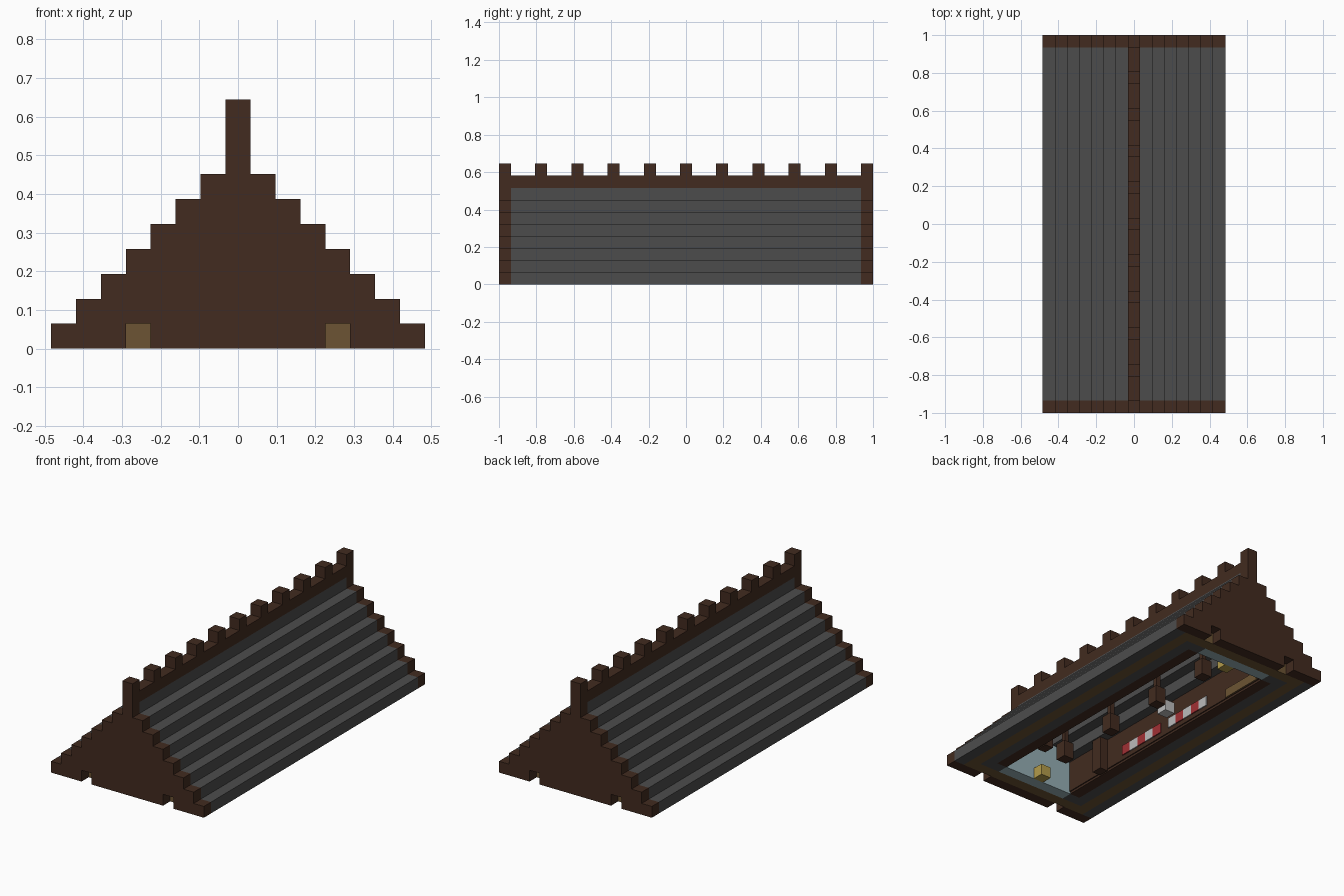
import bpy, bmesh

cube = bpy.data.objects.get("Cube")
if cube:
    bpy.data.objects.remove(cube, do_unlink=True)

U = 2 / 31  # edge of one block


def material(name, rgb):
    m = bpy.data.materials.new(name)
    m.use_nodes = True
    m.diffuse_color = (*rgb, 1)
    bsdf = next(n for n in m.node_tree.nodes if n.type == 'BSDF_PRINCIPLED')
    bsdf.inputs["Base Color"].default_value = (*rgb, 1)
    bsdf.inputs["Roughness"].default_value = 0.9
    return m


BROWN = material("dark wood", (0.054, 0.024, 0.014))
SLATE = material("slate grey", (0.073, 0.073, 0.073))
TAN = material("tan wood", (0.15, 0.088, 0.033))
GLASS = material("pale glass", (0.30, 0.42, 0.45))
YELLOW = material("lamp yellow", (0.45, 0.33, 0.07))
RED = material("red cloth", (0.36, 0.03, 0.035))
WHITE = material("off white", (0.5, 0.5, 0.5))


def finish(name, bm, mat):
    bmesh.ops.recalc_face_normals(bm, faces=bm.faces)
    me = bpy.data.meshes.new(name)
    bm.to_mesh(me)
    bm.free()
    me.materials.append(mat)
    ob = bpy.data.objects.new(name, me)
    bpy.context.collection.objects.link(ob)
    return ob


def boxes(name, mat, spans):
    """Boxes given as (x0, x1, y0, y1, z0, z1) in block units."""
    bm = bmesh.new()
    for x0, x1, y0, y1, z0, z1 in spans:
        vs = bmesh.ops.create_cube(bm, size=1)["verts"]
        for v in vs:
            v.co.x = U * (x1 if v.co.x > 0 else x0)
            v.co.y = U * (y1 if v.co.y > 0 else y0)
            v.co.z = U * (z1 if v.co.z > 0 else z0)
    return finish(name, bm, mat)


def blocks(name, mat, cells):
    """Single blocks centred on x, y with their base at z."""
    return boxes(name, mat, [(x - .5, x + .5, y - .5, y + .5, z, z + 1) for x, y, z in cells])


def stepped(name, mat, top, bottom, reach, y0, y1):
    """Extrude the outline between two column height rules along y."""
    cols = range(-reach, reach + 1)
    pts = []
    for i in cols:
        pts += [(i - .5, top(abs(i))), (i + .5, top(abs(i)))]
    for i in reversed(cols):
        pts += [(i + .5, bottom(abs(i))), (i - .5, bottom(abs(i)))]
    outline = []
    for p in pts:
        if not outline or p != outline[-1]:
            outline.append(p)
    bm = bmesh.new()
    face = bm.faces.new([bm.verts.new((x * U, y0 * U, z * U)) for x, z in outline])
    ext = bmesh.ops.extrude_face_region(bm, geom=[face])["geom"]
    moved = [g for g in ext if isinstance(g, bmesh.types.BMVert)]
    bmesh.ops.translate(bm, verts=moved, vec=(0, (y1 - y0) * U, 0))
    return finish(name, bm, mat)


# Gable ends with a tall centre post and two notches at the foot
for label, y0 in (("front", -15.5), ("back", 14.5)):
    stepped(label + "_gable", BROWN, lambda i: 8 - i if i else 10,
            lambda i: 1 if i == 4 else 0, 7, y0, y0 + 1)

# Hollow stepped roof
stepped("roof_slopes", SLATE, lambda i: 8 - i,
        lambda i: 0 if i > 6 else 1 if i > 3 else 6 - i, 7, -14.5, 14.5)

# Ridge beam and its crest blocks
boxes("ridge_beam", BROWN, [(-.5, .5, -14.5, 14.5, 8, 9)])
blocks("ridge_crest", BROWN, [(0, y, 9) for y in range(-12, 13, 3)])

# Eave underside: tan frame, grey frame open at the glazing, wooden inner sill
tan_frame, grey_frame, inner = [], [], []
for s in (-1, 1):
    y13 = (s * 13 - .5, s * 13 + .5)
    tan_frame += [(-6.5, 6.5, s * 14 - .5, s * 14 + .5, 0, 1),
                  (s * 6 - .5, s * 6 + .5, -13.5, 13.5, 0, 1)]
    grey_frame += [(s * 5 - .5, s * 5 + .5, -12.5, 12.5, 0, 1),
                   (-5.5, -3.5, *y13, 0, 1), (3.5, 5.5, *y13, 0, 1)]
    inner.append((s * 4 - .5, s * 4 + .5, -12.5, 12.5, 0, 1))
boxes("eave_tan_frame", TAN, tan_frame)
boxes("eave_grey_frame", SLATE, grey_frame)
boxes("eave_inner_sill", BROWN, inner)

# Glazed partitions and hanging lamps at both ends of the loft
for label, s in (("front", -1), ("back", 1)):
    stepped(label + "_glass", GLASS, lambda i: 6 - i, lambda i: 0, 3,
            s * 13 - .5, s * 13 + .5)
blocks("end_lamps", YELLOW, [(0, -12, 0), (0, 12, 0)])

# Inner wooden walls with striped red and white panels
T = 0.1
walls, red, white, sills = [], [], [], []
for s in (-1, 1):
    a, b = sorted((s * 3.5, s * (3.5 - T)))
    c, d = sorted((s * (3.5 - T), s * (3.5 - 2 * T)))
    walls.append((a, b, -12.5, 12.5, .2, 3))
    sills.append((c, d, 8, 12, .2, 1))
    for start, first in ((-5.5, red), (.5, white)):
        second = white if first is red else red
        for k in range(5):
            y = start + k
            (second if k % 2 else first).append((c, d, y, y + 1, .6, 1.5))
boxes("loft_walls", BROWN, walls)
boxes("red_panels", RED, red)
boxes("white_panels", WHITE, white)
boxes("tan_sills", TAN, sills)

# Hanging wooden brackets, wall posts and a pale block
brackets = []
for y in (-9, -3, 3, 9):
    brackets += [(-.5, .5, y - .5, y + .5, .5, 2), (-.2, .2, y - .2, y + .2, 2, 6)]
boxes("hanging_brackets", BROWN, brackets)
boxes("wall_posts", BROWN, [(s * 3 - .4, s * 3 + .4, -8.5, -7.5, 0, 3) for s in (-1, 1)])
blocks("pale_block", WHITE, [(-1, 3, 0)])
